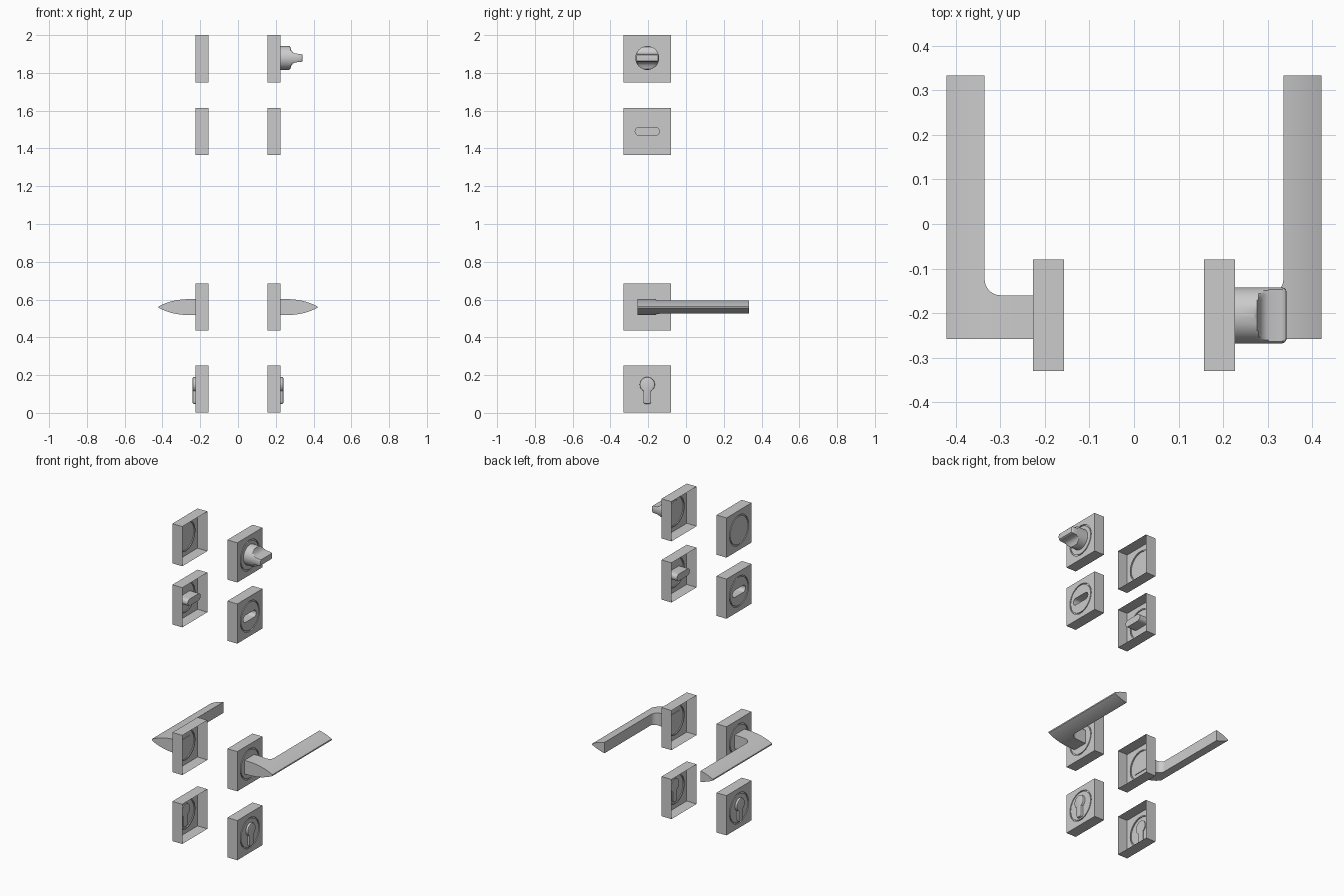
import bpy, bmesh
from math import cos, sin, pi, sqrt

if "Cube" in bpy.data.objects:
    bpy.data.objects.remove(bpy.data.objects["Cube"])

N = 64
YC = -0.205                 # common centre line of every rose
X0, X1 = 0.157, 0.226       # inner and outer face of the roses
ANG = [2 * pi * i / N for i in range(N)]


def finish(name, bm, mirror=True):
    me = bpy.data.meshes.new(name)
    bm.to_mesh(me)
    bm.free()
    ob = bpy.data.objects.new(name, me)
    bpy.context.collection.objects.link(ob)
    bpy.ops.object.select_all(action='DESELECT')
    ob.select_set(True)
    bpy.context.view_layer.objects.active = ob
    bpy.ops.object.shade_smooth_by_angle(angle=0.55)
    if mirror:
        ob.modifiers.new("other_side", 'MIRROR').use_mirror_merge = False
    return ob


def loft(loops, cap_start=False, cap_end=True):
    """Skin a list of (x, [(y, z), ...]) rings that run along x."""
    bm = bmesh.new()
    rings = [[bm.verts.new((x, y, z)) for y, z in pts] for x, pts in loops]
    for a, b in zip(rings, rings[1:]):
        n = len(a)
        for i in range(n):
            j = (i + 1) % n
            bm.faces.new((a[i], a[j], b[j], b[i]))
    if cap_start:
        bm.faces.new(rings[0][::-1])
    if cap_end:
        bm.faces.new(rings[-1])
    return bm


def circle(r, zc):
    return [(YC + r * cos(a), zc + r * sin(a)) for a in ANG]


def square(h, zc):
    out = []
    for a in ANG:
        k = h / max(abs(cos(a)), abs(sin(a)))
        out.append((YC + k * cos(a), zc + k * sin(a)))
    return out


def capsule(half, r, zc):
    return [(YC + r * cos(a) + (half - r if cos(a) > 0 else r - half), zc + r * sin(a))
            for a in ANG]


def rose(name, zc, slot=False):
    """Hollow square cover, open at the back, with a ring groove round its disc."""
    g = X1 - 0.006
    loops = [(X0, square(0.125, zc)), (X1, square(0.125, zc)),
             (X1, circle(0.095, zc)), (g, circle(0.095, zc)),
             (g, circle(0.088, zc)), (X1, circle(0.088, zc))]
    if slot:
        s = capsule(0.064, 0.022, zc)
        loops += [(X1, s), (X0 + 0.005, s)]
    finish(name, loft(loops))


# square roses, mirrored to both sides of the door
rose("thumbturn_rose", 1.875)
rose("slot_rose", 1.49, slot=True)
rose("lever_rose", 0.56)
rose("keyhole_rose", 0.126)

# thumb turn: round base cut down to a flat grip, one side only
R, ZT = 0.063, 1.879


def clipped(r, h):
    return [(YC + r * cos(a), ZT + max(-h, min(h, r * sin(a)))) for a in ANG]


profile = [(0.222, R, R), (0.270, R, R), (0.276, R, 0.059), (0.279, R, 0.050),
           (0.284, R, 0.038), (0.291, R, 0.029), (0.302, R, 0.0235), (0.331, R, 0.021),
           (0.337, R - 0.002, 0.020), (0.341, R - 0.006, 0.017), (0.342, R - 0.011, 0.014)]
finish("thumb_turn", loft([(x, clipped(r, h)) for x, r, h in profile], True), mirror=False)

# lever: leaf-shaped section swept along y, L-shaped seen from above
XB, XT, YA, YN, YE, F = 0.335, 0.42, -0.258, -0.16, 0.333, 0.036
stations = [(X1 - 0.004, YN), (0.245, YN), (0.265, YN), (0.285, YN)]
for i in range(9):                                  # inner corner fillet
    d = F * sin(i / 8 * pi / 2)
    stations.append((XB - F + d, YN + F - sqrt(max(0, F * F - d * d))))
stations += [(XB + (XT - XB) * t, YE)
             for t in (0, .12, .24, .36, .48, .6, .7, .8, .88, .95, 1)]
bm = bmesh.new()
rings = []
for x, y in stations:
    t = max(0, (x - X1) / (XT - X1))
    h = 0.004 + 0.039 * (1 - t ** 2.6)
    rings.append([bm.verts.new((x, *p)) for p in
                  ((YA, 0.56 - h), (y, 0.56 - h), (y, 0.56 + h), (YA, 0.56 + h))])
for a, b in zip(rings, rings[1:]):
    step = abs(a[0].co.x - b[0].co.x) < 1e-5        # inner side of the grip
    for i in ([1] if step else range(4)):
        j = (i + 1) % 4
        bm.faces.new((a[i], a[j], b[j], b[i]))
bm.faces.new(rings[0][::-1])
bm.faces.new(rings[-1])
bmesh.ops.remove_doubles(bm, verts=bm.verts, dist=1e-5)
finish("lever", bm)

# lock cylinder: round head with a straight stem, edges rounded
HR, HZ, W, ZB = 0.040, 0.150, 0.021, 0.048


def keyhole(inset):
    r, w, zb = HR - inset, W - inset, ZB + inset
    z_join = HZ - sqrt(r * r - w * w)
    a0 = -pi / 2 + math_asin(w / r)
    sweep = 2 * pi - 2 * (a0 + pi / 2)
    pts = [(YC + r * cos(a0 + sweep * i / 36), HZ + r * sin(a0 + sweep * i / 36))
           for i in range(37)]
    c = 0.010
    for k in range(5):                              # rounded stem foot
        a = pi + k / 4 * pi / 2
        pts.append((YC - w + c + c * cos(a), zb + c + c * sin(a)))
    for k in range(5):
        a = 1.5 * pi + k / 4 * pi / 2
        pts.append((YC + w - c + c * cos(a), zb + c + c * sin(a)))
    return pts


from math import asin as math_asin
finish("lock_cylinder", loft([(X1 - 0.006, keyhole(0)), (0.235, keyhole(0)),
                              (0.2385, keyhole(0.0015)), (0.240, keyhole(0.005))], True))
